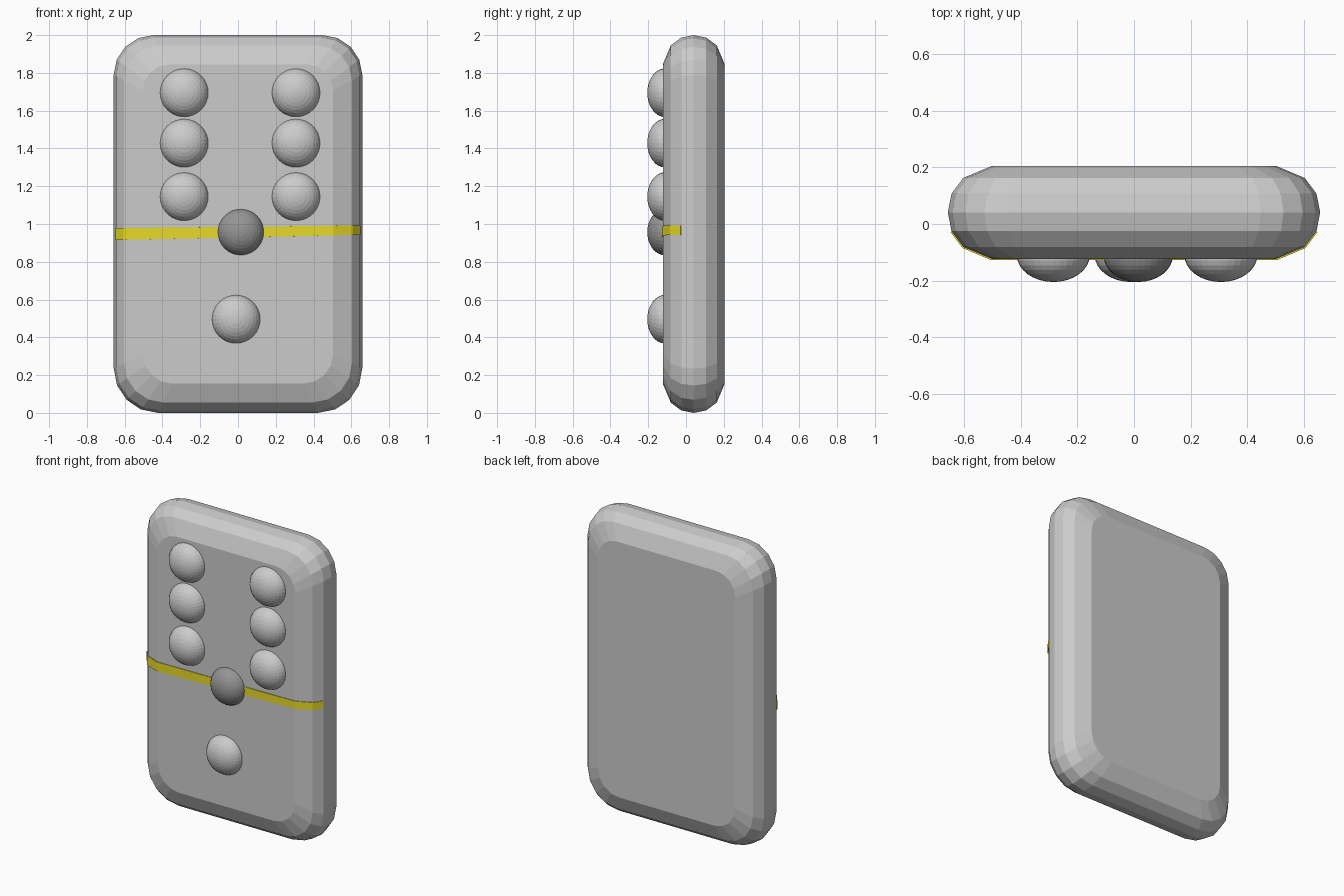
import bpy, bmesh
from math import sin, cos, pi

if "Cube" in bpy.data.objects:
    bpy.data.objects.remove(bpy.data.objects["Cube"])

HALF_W, HEIGHT, MID_Y = 0.658, 2.0, 0.041
# Edge rounding: (depth from the middle plane, inset from the outline)
EDGE = [(0.0, 0.0), (0.066, 0.013), (0.122, 0.055), (0.164, 0.155)]


def material(name, rgb):
    mat = bpy.data.materials.new(name)
    mat.diffuse_color = (*rgb, 1)
    mat.use_nodes = True
    mat.node_tree.nodes["Principled BSDF"].inputs["Base Color"].default_value = mat.diffuse_color
    return mat


def finish(name, bm, mat=None):
    bmesh.ops.recalc_face_normals(bm, faces=bm.faces)
    mesh = bpy.data.meshes.new(name)
    bm.to_mesh(mesh)
    bm.free()
    ob = bpy.data.objects.new(name, mesh)
    bpy.context.collection.objects.link(ob)
    if mat:
        mesh.materials.append(mat)
    return ob


def bridge(bm, a, b):
    n = len(a)
    for i in range(n):
        j = (i + 1) % n
        bm.faces.new((a[i], a[j], b[j], b[i]))


def outline(inset):
    """Rounded rectangle in x/z, four segments per corner."""
    pts = []
    for k, (sx, sz) in enumerate([(1, 1), (-1, 1), (-1, -1), (1, -1)]):
        r = (0.21 if sz > 0 else 0.235) * (1 - 2.2 * inset)
        cx = sx * (HALF_W - inset - r)
        cz = HEIGHT / 2 + sz * (HEIGHT / 2 - inset - r)
        for i in range(5):
            a = (k + i / 4) * pi / 2
            pts.append((cx + r * cos(a), cz + r * sin(a)))
    return pts


# Tile body: stacked rounded outlines, flat shaded
bm = bmesh.new()
layers = [(-d, i) for d, i in reversed(EDGE)] + EDGE[1:]
rings = [[bm.verts.new((x, MID_Y + d, z)) for x, z in outline(i)] for d, i in layers]
for a, b in zip(rings, rings[1:]):
    bridge(bm, a, b)
bm.faces.new(rings[0])
bm.faces.new(rings[-1])
finish("tile_body", bm)

# Divider: thin, slightly tilted strip wrapped over the front face
bm = bmesh.new()
right = [(HALF_W - i, MID_Y - d) for d, i in EDGE[1:]]
path = [(-x, y) for x, y in right] + right[::-1]
sections = []
for x, y in path:
    zc = 0.957 + 0.016 * x
    h = 0.028 - 0.005 * x
    sx = 1 if x > 0 else -1
    corners = [(sx * 0.003, -0.004, -h), (sx * 0.003, -0.004, h),
               (-sx * 0.02, 0.02, h), (-sx * 0.02, 0.02, -h)]
    sections.append([bm.verts.new((x + dx, y + dy, zc + dz)) for dx, dy, dz in corners])
for a, b in zip(sections, sections[1:]):
    bridge(bm, a, b)
bm.faces.new(sections[0])
bm.faces.new(sections[-1])
finish("divider_strip", bm, material("yellow", (0.8, 0.7, 0.02)))


def dome(name, x, z, r, mat=None):
    """Flattened sphere with its pole facing the front."""
    bm = bmesh.new()
    bmesh.ops.create_uvsphere(bm, u_segments=32, v_segments=16, radius=1)
    for v in bm.verts:
        px, py, pz = v.co
        v.co = (x + r * px, -0.11 - 0.095 * pz, z + r * py)
    finish(name, bm, mat)


# Six pips above, one below, and the dark central pin
for z in (1.695, 1.428, 1.145):
    for x in (-0.285, 0.307):
        dome("pip", x, z, 0.129)
dome("pip", -0.01, 0.496, 0.129)
dome("centre_pin", 0.015, 0.957, 0.123, material("dark_grey", (0.3, 0.3, 0.3)))
